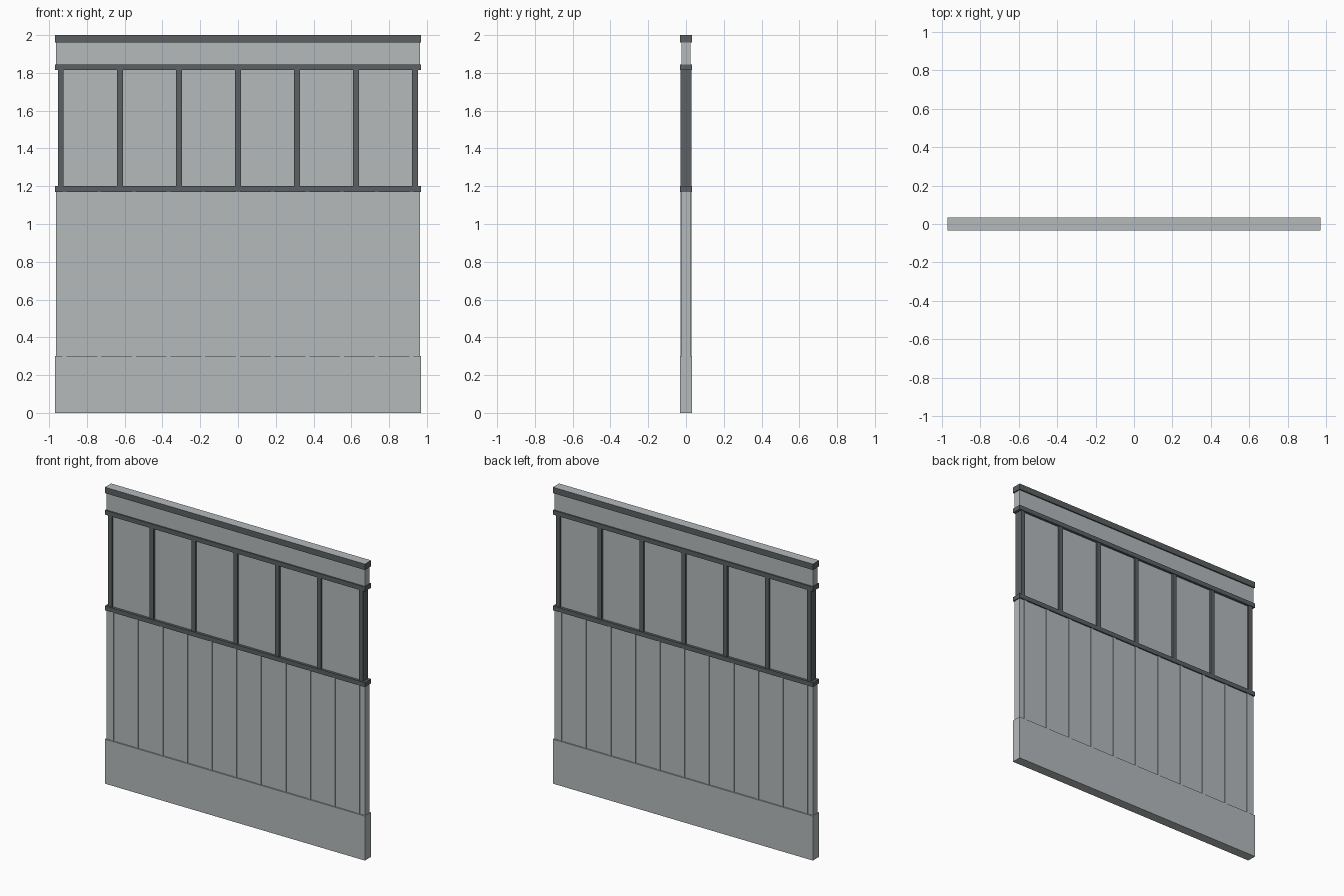
import bpy

if "Cube" in bpy.data.objects:
    bpy.data.objects.remove(bpy.data.objects["Cube"])


def material(name, rgb):
    m = bpy.data.materials.new(name)
    m.diffuse_color = (*rgb, 1)
    m.use_nodes = True
    m.node_tree.nodes["Principled BSDF"].inputs["Base Color"].default_value = m.diffuse_color
    return m


LIGHT = material("light grey", (0.46, 0.49, 0.50))
DARK = material("dark grey", (0.11, 0.12, 0.125))


def box(name, half_x, half_y, z0, z1, mat, x=0.0):
    """Box centred on x and y = 0, spanning z0 to z1."""
    bpy.ops.mesh.primitive_cube_add(size=2, location=(x, 0, (z0 + z1) / 2))
    ob = bpy.context.object
    ob.name = name
    ob.scale = (half_x, half_y, (z1 - z0) / 2)
    bpy.ops.object.transform_apply(location=False, rotation=False, scale=True)
    ob.data.materials.append(mat)
    return ob


# Solid base and wall slabs
box("base_board", 0.97, 0.033, 0.0, 0.30, LIGHT)
box("lower_panel", 0.963, 0.024, 0.30, 1.17, LIGHT)
box("upper_panel", 0.94, 0.016, 1.20, 1.815, LIGHT)
box("top_frieze", 0.963, 0.024, 1.845, 1.96, LIGHT)

# Dark horizontal rails
box("middle_rail", 0.97, 0.033, 1.17, 1.20, DARK)
box("upper_rail", 0.97, 0.033, 1.815, 1.845, DARK)
cap = box("top_cap", 0.97, 0.033, 1.96, 2.0, DARK)

# The upward face of the cap is light
cap.data.materials.append(LIGHT)
for face in cap.data.polygons:
    if face.normal.z > 0.9:
        face.material_index = 1

# Dark posts between the upper panels
for i in range(-3, 4):
    box("upper_post", 0.015, 0.028, 1.20, 1.815, DARK, i * 0.3125)

# Narrow battens over the lower panel
for i in range(-5, 6):
    box("lower_batten", 0.01, 0.029, 0.30, 1.17, LIGHT, i * 0.1837)
